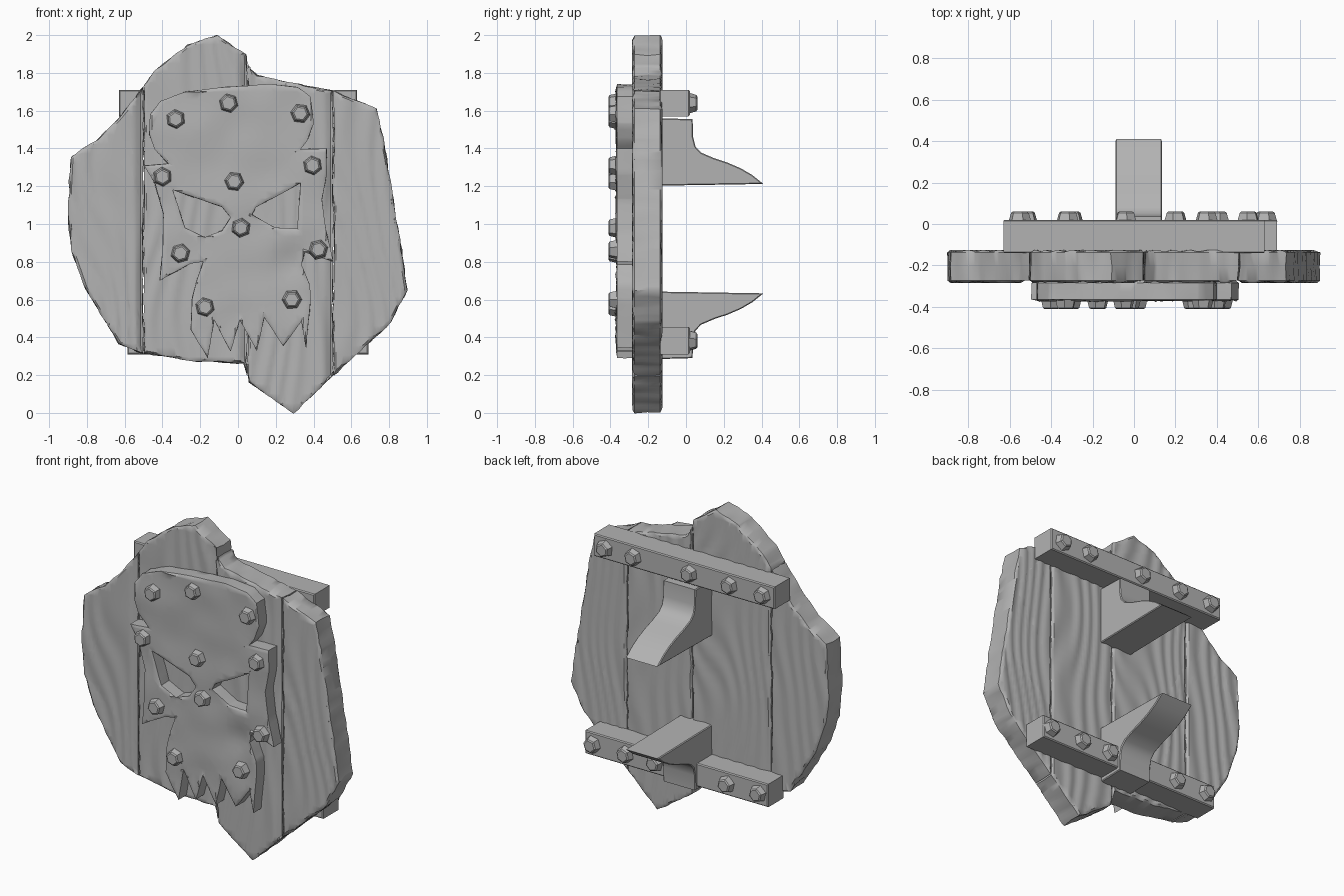
import bpy, bmesh, math, random
from math import sin, exp, pi
from mathutils import Vector, Matrix, noise

random.seed(4)
cube = bpy.data.objects.get("Cube")
if cube:
    bpy.data.objects.remove(cube)

grey = bpy.data.materials.new("plain grey")
grey.use_nodes = True
GREY = (0.45, 0.45, 0.45, 1)
grey.diffuse_color = GREY
grey.node_tree.nodes["Principled BSDF"].inputs["Base Color"].default_value = GREY


def finish(bm, name, angle=40):
    bmesh.ops.recalc_face_normals(bm, faces=bm.faces[:])
    mesh = bpy.data.meshes.new(name)
    bm.to_mesh(mesh)
    bm.free()
    mesh.materials.append(grey)
    obj = bpy.data.objects.new(name, mesh)
    bpy.context.collection.objects.link(obj)
    bpy.ops.object.select_all(action='DESELECT')
    obj.select_set(True)
    bpy.context.view_layer.objects.active = obj
    bpy.ops.object.shade_smooth_by_angle(angle=math.radians(angle))
    return obj


def cut(bm, co, no, **kw):
    bmesh.ops.bisect_plane(bm, geom=bm.verts[:] + bm.edges[:] + bm.faces[:],
                           dist=1e-5, plane_co=co, plane_no=no, **kw)


def steps(a, b, size):
    n = max(2, int((b - a) / size))
    return [a + (b - a) * i / n for i in range(1, n)]


def slab(loops, front, back, chamfer, strip=None):
    """Chamfered plate from outlines in x, z; later outlines are holes."""
    bm = bmesh.new()
    for loop in loops:
        vs = [bm.verts.new((x, front, z)) for x, z in loop]
        for i, v in enumerate(vs):
            bm.edges.new((vs[i - 1], v))
    bmesh.ops.triangle_fill(bm, use_beauty=True, edges=bm.edges[:])
    if strip:
        cut(bm, (strip[0], 0, 0), (1, 0, 0), clear_inner=True)
        cut(bm, (strip[1], 0, 0), (1, 0, 0), clear_outer=True)
    rim = [e for e in bm.edges if e.is_boundary]
    verts, faces = bm.verts[:], bm.faces[:]
    dup = bmesh.ops.duplicate(bm, geom=verts + bm.edges[:] + faces)
    twin = dup["vert_map"]
    back_faces = [g for g in dup["geom"] if isinstance(g, bmesh.types.BMFace)]
    for v in verts:
        v.co.y = front + chamfer
        twin[v].co.y = back - chamfer
    for e in rim:
        a, b = e.verts
        bm.faces.new((a, b, twin[b], twin[a]))
    bmesh.ops.recalc_face_normals(bm, faces=bm.faces[:])
    for caps, y in ((faces, front), (back_faces, back)):
        bmesh.ops.inset_region(bm, faces=caps, thickness=chamfer,
                               use_boundary=True, use_even_offset=True)
        for v in {v for f in caps for v in f.verts}:
            v.co.y = y
    return bm


def carve(bm, front, back, relief, dx, dz, rough):
    """Cut a fine grid, then push the flat sides inward and roughen the rim."""
    xs = [v.co.x for v in bm.verts]
    zs = [v.co.z for v in bm.verts]
    for x in steps(min(xs), max(xs), dx):
        cut(bm, (x, 0, 0), (1, 0, 0))
    for z in steps(min(zs), max(zs), dz):
        cut(bm, (0, 0, z), (0, 0, 1))
    cut(bm, (0, (front + back) / 2, 0), (0, 1, 0))
    for v in bm.verts:
        if abs(v.co.y - front) < 1e-4:
            v.co.y += relief(v.co.x, v.co.z, True)
        elif abs(v.co.y - back) < 1e-4:
            v.co.y -= relief(v.co.x, v.co.z, False)
        else:
            n = noise.noise_vector(v.co * 17)
            v.co += Vector((n.x, 0, n.z)) * rough


# Wooden planks of the shield
board = [(-.11, 2.0), (-.27, 1.945), (-.44, 1.81), (-.55, 1.66), (-.64, 1.55),
         (-.74, 1.45), (-.885, 1.355), (-.9, 1.05), (-.88, .86), (-.81, .66),
         (-.63, .365), (-.51, .32), (-.25, .275), (.03, .265), (.055, .165),
         (.295, 0), (.49, .185), (.81, .48), (.895, .65), (.855, .92),
         (.79, 1.34), (.735, 1.61), (.515, 1.7), (.1, 1.785), (.055, 1.83),
         (.045, 1.895)]
FRONT, BACK = -.285, -.125
seams = [-1, -.5, .05, .505, 1]
for i, side in enumerate(("far_right", "inner_right", "inner_left", "far_left")):
    lo, hi = seams[i] + .003, seams[i + 1] - .003

    def grain(x, z, is_front):
        swirl = noise.noise(Vector((x * 2.6, i * 5 + is_front, z * 1.1)))
        depth = .005 * (1 + sin(58 * x + 14 * swirl))
        if is_front:
            depth += .03 * max(0, 1 - (hi - x) / .045)
        return depth * .8

    bm = slab([board], FRONT, BACK, .012, (lo, hi))
    carve(bm, FRONT, BACK, grain, .016, .05, .009)
    finish(bm, side + "_plank")

# Beaten metal skull plate with eye holes and jagged teeth
skull = [(-.465, 1.58), (-.41, 1.65), (-.28, 1.7), (-.07, 1.725), (.17, 1.74),
         (.315, 1.725), (.385, 1.675), (.4, 1.53), (.365, 1.44), (.33, 1.395),
         (.47, 1.4), (.47, 1.265), (.445, 1.13), (.465, .97), (.505, .8),
         (.355, .85), (.335, .785), (.38, .68), (.385, .6), (.36, .345),
         (.335, .485), (.24, .355), (.14, .505), (.1, .33), (.01, .49),
         (-.04, .325), (-.125, .49), (-.16, .29), (-.25, .44), (-.245, .6),
         (-.22, .7), (-.185, .8), (-.25, .79), (-.415, .7), (-.4, .86),
         (-.395, 1.05), (-.44, 1.21), (-.495, 1.31), (-.37, 1.32),
         (-.44, 1.395), (-.47, 1.475)]
right_eye = [(-.345, 1.18), (-.085, 1.09), (-.04, 1.035), (-.085, .965),
             (-.175, .93), (-.28, .98)]
left_eye = [(.33, 1.215), (.315, .975), (.195, .98), (.075, 1.05),
            (.095, 1.09), (.22, 1.155)]


def dents(x, z, is_front):
    if not is_front:
        return 0
    hollow = .02 * exp(-((x - .27) ** 2 + (z - .79) ** 2) / .008)
    return hollow + .009 * (1 + noise.noise(Vector((x * 5, 3, z * 5))))


bm = slab([skull, right_eye, left_eye], -.378, -.27, .014)
carve(bm, -.378, -.27, dents, .04, .04, .003)
finish(bm, "skull_plate")


# Bolts
def bolt(name, x, z, y, depth, turn):
    bm = bmesh.new()
    m = (Matrix.Translation((x, y, z)) @ Matrix.Rotation(turn, 4, 'X')
         @ Matrix.Rotation(random.random(), 4, 'Z'))
    bmesh.ops.create_cone(bm, cap_ends=True, segments=6, radius1=.057,
                          radius2=.042, depth=depth, matrix=m)
    tip = [e for e in bm.edges if all(abs(v.co.y) > abs(y) for v in e.verts)]
    bmesh.ops.bevel(bm, geom=tip, offset=.006, segments=1, affect='EDGES')
    finish(bm, name, 20)


for x, z in [(-.05, 1.64), (-.33, 1.555), (.33, 1.585), (.395, 1.31),
             (-.4, 1.25), (-.02, 1.225), (.015, .98), (-.305, .845),
             (.425, .865), (-.175, .56), (.285, .6)]:
    bolt("skull_bolt", x, z, -.38, .06, pi / 2)

# Back bars with their bolts
for name, x0, x1, z0, z1, spots in (
        ("upper_bar", -.63, .63, 1.57, 1.71, (-.55, -.32, -.04, .35, .55)),
        ("lower_bar", -.585, .69, .31, .455, (-.52, -.3, .2, .405, .635))):
    box = [(x0, z0), (x1, z0), (x1, z1), (x0, z1)]
    finish(slab([box], -.14, .02, .006), name, 20)
    for x in spots:
        bolt(name + "_bolt", x, (z0 + z1) / 2, .035, .05, -pi / 2)

# Curved hook brackets, the lower one mirrored
hook = [(-.14, 1.56), (.035, 1.555), (.038, 1.46), (.05, 1.41), (.08, 1.378),
        (.15, 1.348), (.22, 1.325), (.29, 1.295), (.35, 1.26), (.41, 1.212),
        (-.14, 1.203)]
for name, outline in (("upper_hook", hook),
                      ("lower_hook", [(y, 1.845 - z) for y, z in hook])):
    bm = slab([outline], -.135, .09, .005)
    bmesh.ops.rotate(bm, verts=bm.verts[:], matrix=Matrix.Rotation(pi / 2, 3, 'Z'))
    finish(bm, name, 30)
